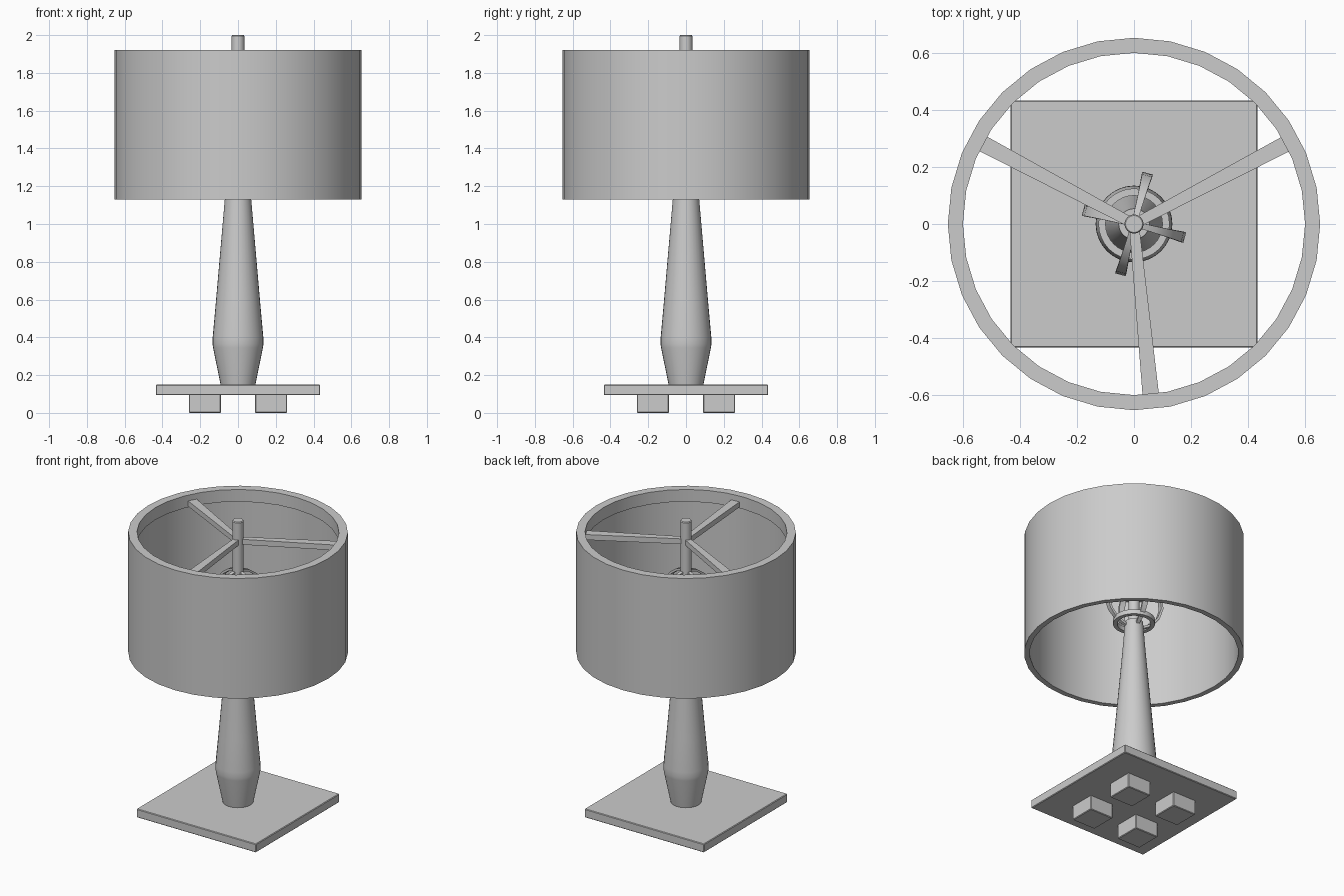
import bpy, bmesh
from math import sin, cos, pi, radians
from mathutils import Vector, Matrix

cube = bpy.data.objects.get("Cube")
if cube:
    bpy.data.objects.remove(cube, do_unlink=True)

grey = bpy.data.materials.new("light grey")
grey.use_nodes = True
grey.diffuse_color = (0.6, 0.6, 0.6, 1)
grey.node_tree.nodes["Principled BSDF"].inputs["Base Color"].default_value = (0.6, 0.6, 0.6, 1)


def finish(name, bm, smooth=False):
    bmesh.ops.recalc_face_normals(bm, faces=bm.faces)
    mesh = bpy.data.meshes.new(name)
    bm.to_mesh(mesh)
    bm.free()
    mesh.materials.append(grey)
    ob = bpy.data.objects.new(name, mesh)
    bpy.context.collection.objects.link(ob)
    if smooth:
        bpy.ops.object.select_all(action='DESELECT')
        ob.select_set(True)
        bpy.context.view_layer.objects.active = ob
        bpy.ops.object.shade_smooth_by_angle(angle=radians(35))
    return ob


def lathe(name, profile, sides=32, closed=False):
    """Spin (radius, height) points about z; open profiles get end caps."""
    bm = bmesh.new()
    rings = [[bm.verts.new((r * cos(2 * pi * i / sides), r * sin(2 * pi * i / sides), z))
              for i in range(sides)] for r, z in profile]
    pairs = list(zip(rings, rings[1:]))
    if closed:
        pairs.append((rings[-1], rings[0]))
    else:
        bm.faces.new(rings[0])
        bm.faces.new(rings[-1])
    for a, b in pairs:
        for i in range(sides):
            j = (i + 1) % sides
            bm.faces.new((a[i], a[j], b[j], b[i]))
    return finish(name, bm, True)


def box(name, centre, size, bevel=0.004):
    bm = bmesh.new()
    bmesh.ops.create_cube(bm, size=1, matrix=Matrix.Translation(centre) @ Matrix.Diagonal((*size, 1)))
    bmesh.ops.bevel(bm, geom=bm.edges[:], offset=bevel, segments=1, affect='EDGES')
    return finish(name, bm)


def strip(name, path, angle, thick, smooth=False):
    """Sweep a flat bar along (radius, height, width) points, turned about z."""
    bm = bmesh.new()
    pts = [Vector((r, 0, z)) for r, z, w in path]
    rings = []
    for i, (p, (r, z, w)) in enumerate(zip(pts, path)):
        t = (pts[min(i + 1, len(pts) - 1)] - pts[max(i - 1, 0)]).normalized()
        n = Vector((-t.z, 0, t.x)) * thick / 2
        side = Vector((0, w / 2, 0))
        rings.append([bm.verts.new(p + a * n + b * side)
                      for a, b in ((1, 1), (1, -1), (-1, -1), (-1, 1))])
    for a, b in zip(rings, rings[1:]):
        for i in range(4):
            j = (i + 1) % 4
            bm.faces.new((a[i], a[j], b[j], b[i]))
    bm.faces.new(rings[0])
    bm.faces.new(rings[-1])
    bmesh.ops.rotate(bm, verts=bm.verts, matrix=Matrix.Rotation(radians(angle), 3, 'Z'))
    return finish(name, bm, smooth)


# Square base on four block feet
box("base_plate", (0, 0, 0.122), (0.87, 0.87, 0.056))
for side, x in (("left", 0.175), ("right", -0.175)):
    for end, y in (("front", -0.175), ("back", 0.175)):
        box(f"foot_{end}_{side}", (x, y, 0.049), (0.17, 0.17, 0.098))

# Tapered stem and the rod that carries the shade
lathe("stem", [(0.09, 0.14), (0.132, 0.345), (0.135, 0.365), (0.134, 0.4),
               (0.116, 0.6), (0.07, 1.13), (0.054, 1.34)])
lathe("rod", [(0.034, 1.32), (0.034, 1.995), (0.03, 2.0)], 16)

# Drum shade with a thicker band inside its top edge
lathe("shade", [(0.655, 1.13), (0.655, 1.92), (0.602, 1.92), (0.602, 1.84),
                (0.622, 1.84), (0.622, 1.13)], 32, True)

# Three spokes joining rod and shade
for i, angle in enumerate((27.8, 152, -84.4)):
    strip(f"shade_spoke_{i + 1}", [(0.01, 1.865, 0.035), (0.61, 1.865, 0.058)], angle, 0.035)

# Bulb cage: a ring and four bowed arms
lathe("cage_ring", [(0.1, 1.33), (0.125, 1.33), (0.125, 1.36), (0.1, 1.36)], 32, True)
arm = [(0.045, 1.31, 0.02), (0.112, 1.345, 0.028), (0.155, 1.4, 0.034), (0.178, 1.47, 0.038),
       (0.17, 1.54, 0.036), (0.13, 1.61, 0.03), (0.075, 1.65, 0.024), (0.025, 1.665, 0.02)]
for i in range(4):
    strip(f"cage_arm_{i + 1}", arm, 75 + 90 * i, 0.014, True)
